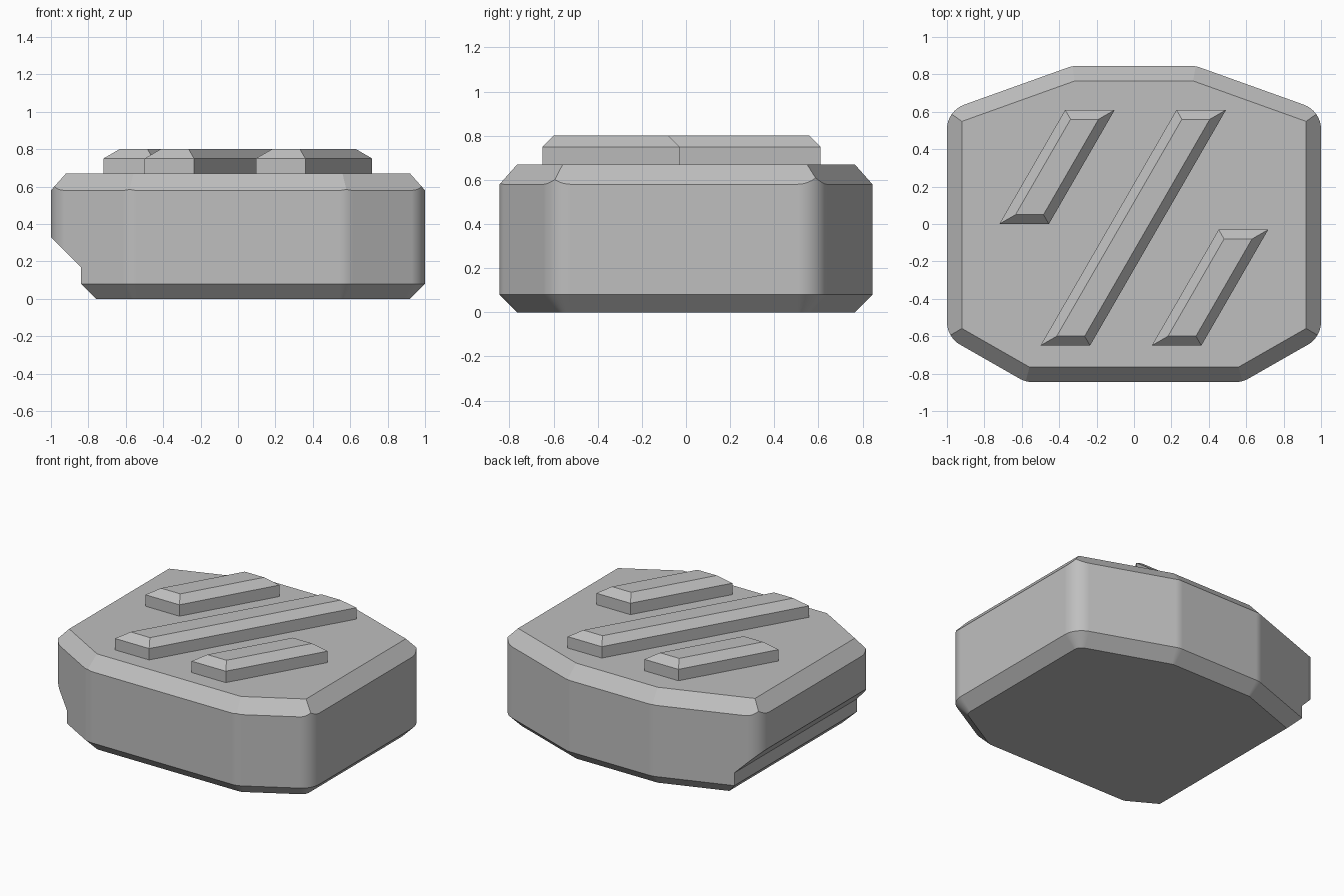
import bpy
import bmesh
from math import acos, atan2, cos, radians, sin
from mathutils import Vector

cube = bpy.data.objects.get("Cube")
if cube:
    bpy.data.objects.remove(cube, do_unlink=True)

grey = bpy.data.materials.new("plain grey")
grey.use_nodes = True
colour = (0.52, 0.52, 0.52, 1)
grey.diffuse_color = colour
grey.node_tree.nodes["Principled BSDF"].inputs["Base Color"].default_value = colour


def corners(poly):
    """Each corner of a counter-clockwise outline with its two inward normals."""
    for i, p in enumerate(poly):
        a = (p - poly[i - 1]).normalized()
        b = (poly[(i + 1) % len(poly)] - p).normalized()
        yield p, Vector((-a.y, a.x)), Vector((-b.y, b.x))


def inset(poly, d):
    return [p + (m + n) * d / (1 + m.dot(n)) for p, m, n in corners(poly)]


def fillet(poly, centre_inset, radius, steps=8):
    """Round every corner about a centre lying centre_inset inside it."""
    points = []
    for p, m, n in corners(poly):
        centre = p + (m + n) * centre_inset / (1 + m.dot(n))
        start, turn = atan2(-m.y, -m.x), acos(m.dot(n))
        for i in range(steps + 1):
            a = start + turn * i / steps
            points.append(centre + radius * Vector((cos(a), sin(a))))
    return points


def loft(rings):
    """Closed solid through (outline, height) rings, listed from the bottom up."""
    bm = bmesh.new()
    loops = [[bm.verts.new((p.x, p.y, z)) for p in poly] for poly, z in rings]
    for low, high in zip(loops, loops[1:]):
        for i in range(len(low)):
            j = (i + 1) % len(low)
            bm.faces.new((low[i], low[j], high[j], high[i]))
    bm.faces.new(loops[0][::-1])
    bm.faces.new(loops[-1])
    return bm


def make_object(name, bm):
    bmesh.ops.recalc_face_normals(bm, faces=bm.faces)
    mesh = bpy.data.meshes.new(name)
    bm.to_mesh(mesh)
    bm.free()
    mesh.materials.append(grey)
    obj = bpy.data.objects.new(name, mesh)
    bpy.context.collection.objects.link(obj)
    return obj


# Body: rounded prism with a bevelled underside
BEVEL, ROUND, RIM, TOP = 0.08, 0.14, 0.58, 0.67
half = [Vector(p) for p in ((0.58, -0.845), (1, -0.605), (1, 0.605), (0.33, 0.845))]
outline = half + [Vector((-p.x, p.y)) for p in reversed(half)]
wall = fillet(outline, ROUND, ROUND)
bm = loft([(fillet(outline, ROUND, ROUND - BEVEL), 0), (wall, BEVEL), (wall, TOP)])

# Top bevel: one slanting cut along each straight side
for p, m, n in corners(outline):
    cut = Vector((-n.x * (TOP - RIM), -n.y * (TOP - RIM), BEVEL))
    bmesh.ops.bisect_plane(bm, geom=bm.verts[:] + bm.edges[:] + bm.faces[:],
                           plane_co=(p.x, p.y, RIM), plane_no=cut, clear_outer=True)
    bmesh.ops.holes_fill(bm, edges=[e for e in bm.edges if e.is_boundary], sides=0)
body = make_object("body", bm)

# Undercut along the lower -x side
bm = bmesh.new()
profile = ((-1.2, 0.53), (-0.84, 0.17), (-0.84, 0.08), (-0.76, 0), (-0.76, -0.1), (-1.2, -0.1))
face = bm.faces.new([bm.verts.new((x, -1, z)) for x, z in profile])
swept = bmesh.ops.extrude_face_region(bm, geom=[face])["geom"]
bmesh.ops.translate(bm, vec=(0, 2, 0),
                    verts=[v for v in swept if isinstance(v, bmesh.types.BMVert)])
cutter = make_object("undercut_cutter", bm)
cutter.hide_render = True
boolean = body.modifiers.new("undercut", "BOOLEAN")
boolean.operation = "DIFFERENCE"
boolean.solver = "EXACT"
boolean.object = cutter
bpy.context.view_layer.objects.active = body
bpy.ops.object.modifier_apply(modifier=boolean.name)
bpy.data.objects.remove(cutter, do_unlink=True)

# Smooth rounded corners, crisp bevels
body.data.shade_smooth()
body.data.set_sharp_from_angle(angle=radians(13))
normals = body.modifiers.new("flat walls", "WEIGHTED_NORMAL")
normals.keep_sharp = True

# Three slanted bevelled bars on the top face
WIDTH, LEAN = 0.265, 0.577
bars = {"back_bar": (-0.72, 0, 0.61), "middle_bar": (-0.5, -0.65, 0.61),
        "front_bar": (0.095, -0.65, -0.03)}
for name, (x, y0, y1) in bars.items():
    shift = (y1 - y0) * LEAN
    base = [Vector(p) for p in ((x, y0), (x + WIDTH, y0),
                                (x + WIDTH + shift, y1), (x + shift, y1))]
    make_object(name, loft([(base, TOP - 0.01), (base, 0.75), (inset(base, 0.05), 0.8)]))
